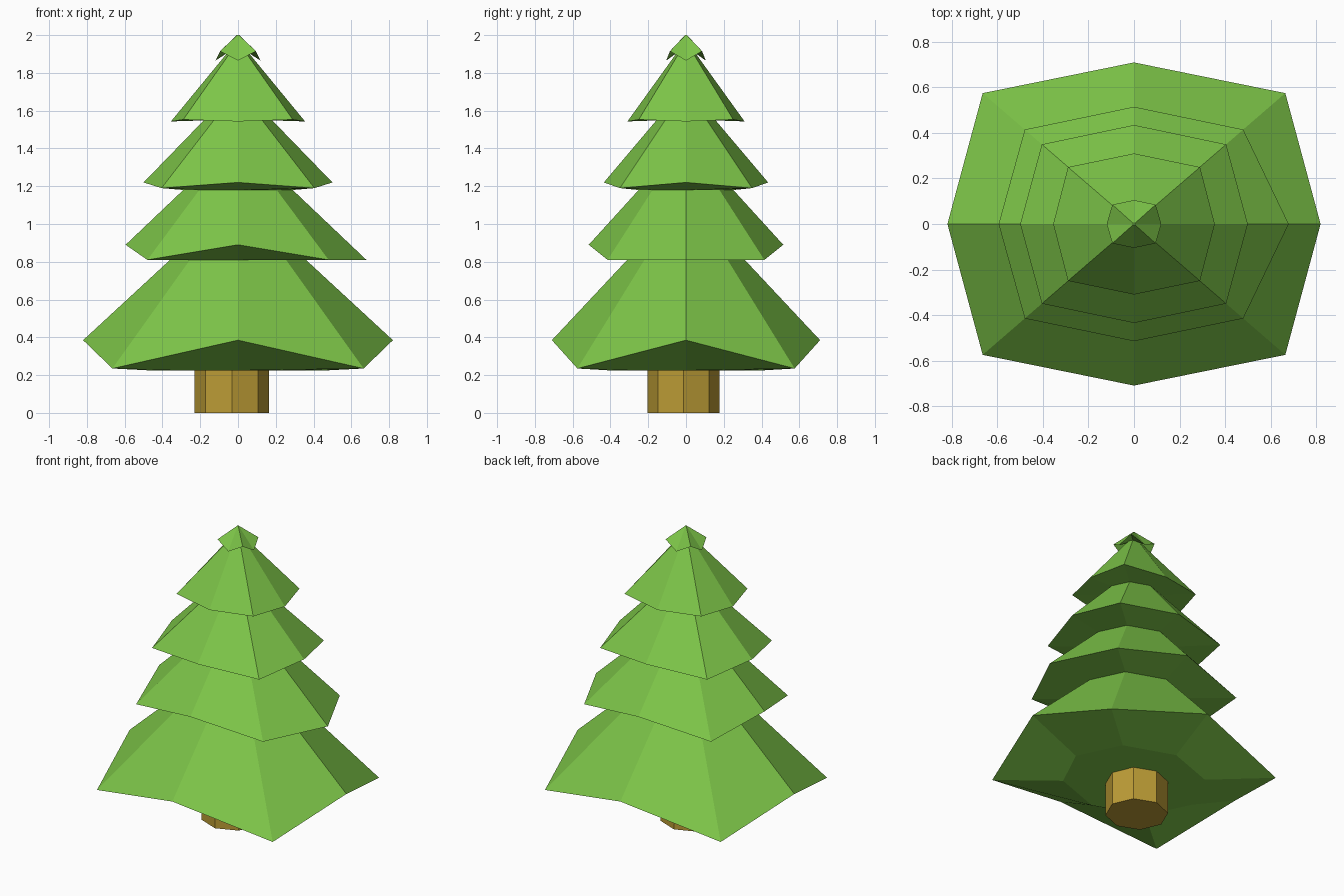
import bpy, bmesh, math

if "Cube" in bpy.data.objects:
    bpy.data.objects.remove(bpy.data.objects["Cube"])


def material(name, rgb):
    m = bpy.data.materials.new(name)
    m.diffuse_color = (*rgb, 1)
    m.use_nodes = True
    m.node_tree.nodes["Principled BSDF"].inputs["Base Color"].default_value = m.diffuse_color
    return m


def loft(name, rings, mat):
    """Skin a list of 8-point rings (bottom to top) and cap both ends."""
    bm = bmesh.new()
    loops = [[bm.verts.new(p) for p in r] for r in rings]
    for a, b in zip(loops, loops[1:]):
        for i in range(8):
            j = (i + 1) % 8
            bm.faces.new((a[i], a[j], b[j], b[i]))
    bm.faces.new(loops[0][::-1])
    bm.faces.new(loops[-1])
    bmesh.ops.remove_doubles(bm, verts=bm.verts, dist=1e-5)
    bmesh.ops.recalc_face_normals(bm, faces=bm.faces)
    mesh = bpy.data.meshes.new(name)
    bm.to_mesh(mesh)
    bm.free()
    mesh.materials.append(mat)
    ob = bpy.data.objects.new(name, mesh)
    bpy.context.collection.objects.link(ob)
    return ob


def octagon(rx, ry, z, cx=0, cy=0):
    return [(cx + rx * math.cos(k * math.pi / 4),
             cy + ry * math.sin(k * math.pi / 4), z) for k in range(8)]


def skirt(rx, ry, z_mid, cx, cy, z_corner):
    """Branch edge: axis points and corner points at different heights."""
    pts = []
    for k in range(8):
        c = round(math.cos(k * math.pi / 4))
        s = round(math.sin(k * math.pi / 4))
        pts.append((c * cx, s * cy, z_corner) if k % 2 else (c * rx, s * ry, z_mid))
    return pts


green = material("leaf green", (0.205, 0.56, 0.065))
brown = material("bark brown", (0.50, 0.33, 0.036))

# Trunk, slightly off centre
loft("trunk", [octagon(0.198, 0.19, z, -0.033, -0.013) for z in (0, 0.226)], brown)

# Foliage: branch edges alternating with narrow necks
edges = [skirt(0.82, 0.71, 0.385, 0.665, 0.575, 0.235),
         skirt(0.595, 0.515, 0.89, 0.48, 0.415, 0.81),
         skirt(0.50, 0.435, 1.22, 0.405, 0.35, 1.19),
         skirt(0.355, 0.31, 1.543, 0.29, 0.25, 1.553),
         skirt(0.12, 0.105, 1.865, 0.095, 0.085, 1.915)]
edges[1][0] = (0.68, 0, 0.81)  # one drooping branch on the right
necks = [(0.47, 0.225), (0.36, 0.81), (0.29, 1.18), (0.18, 1.55), (0.045, 1.92)]
rings = []
for (r, z), edge in zip(necks, edges):
    rings += [octagon(r, r * 0.865, z), edge]
rings.append(octagon(0.006, 0.005, 2.0))
loft("foliage", rings, green)
